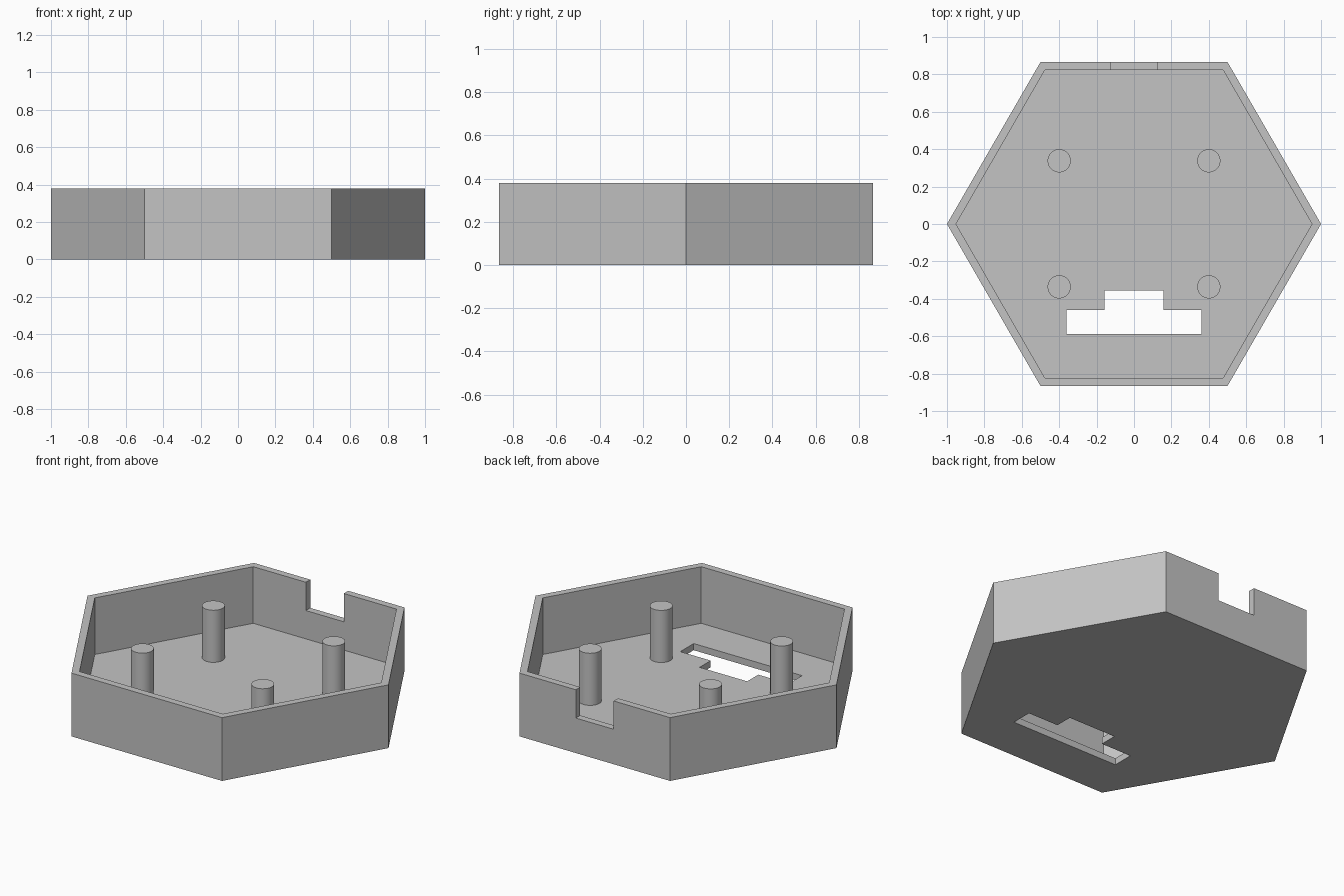
import bpy
import bmesh
from math import cos, sin, pi

default = bpy.data.objects.get("Cube")
if default:
    bpy.data.objects.remove(default, do_unlink=True)

HEIGHT, FLOOR, WALL = 0.38, 0.04, 0.042
INNER_RADIUS = 1 - WALL / cos(pi / 6)

grey = bpy.data.materials.new("light grey plastic")
grey.use_nodes = True
colour = (0.55, 0.55, 0.55, 1)
grey.diffuse_color = colour
grey.node_tree.nodes["Principled BSDF"].inputs["Base Color"].default_value = colour


def prism(name, outline, z0, z1):
    """Extrude a flat outline from z0 up to z1."""
    bm = bmesh.new()
    base = bm.faces.new([bm.verts.new((x, y, z0)) for x, y in outline])
    ext = bmesh.ops.extrude_face_region(bm, geom=[base])
    top = [v for v in ext["geom"] if isinstance(v, bmesh.types.BMVert)]
    bmesh.ops.translate(bm, verts=top, vec=(0, 0, z1 - z0))
    bmesh.ops.recalc_face_normals(bm, faces=bm.faces)
    mesh = bpy.data.meshes.new(name)
    bm.to_mesh(mesh)
    bm.free()
    mesh.materials.append(grey)
    obj = bpy.data.objects.new(name, mesh)
    bpy.context.collection.objects.link(obj)
    return obj


def ring(radius, sides, cx=0, cy=0):
    return [(cx + radius * cos(2 * pi * i / sides),
             cy + radius * sin(2 * pi * i / sides)) for i in range(sides)]


def cut(target, cutter):
    """Subtract the cutter, then discard it."""
    cutter.hide_render = True
    mod = target.modifiers.new("cut", "BOOLEAN")
    mod.operation, mod.solver, mod.object = "DIFFERENCE", "EXACT", cutter
    bpy.context.view_layer.objects.active = target
    bpy.ops.object.modifier_apply(modifier=mod.name)
    bpy.data.objects.remove(cutter, do_unlink=True)


# Hexagonal tray with a hollow interior
tray = prism("hexagonal_tray", ring(1, 6), 0, HEIGHT)
cut(tray, prism("cavity_cutter", ring(INNER_RADIUS, 6), FLOOR, HEIGHT + 0.1))

# Cable notch in the back wall
notch = [(-0.126, 0.75), (0.126, 0.75), (0.126, 0.95), (-0.126, 0.95)]
cut(tray, prism("notch_cutter", notch, 0.21, HEIGHT + 0.1))

# Stepped slot through the floor near the front
half = [(0.36, -0.587), (0.36, -0.46), (0.158, -0.46), (0.158, -0.355)]
slot = half + [(-x, y) for x, y in reversed(half)]
cut(tray, prism("slot_cutter", slot, -0.1, FLOOR + 0.1))

# Four round mounting posts
for side, x in (("left", 0.4), ("right", -0.4)):
    for end, y in (("front", -0.336), ("back", 0.338)):
        post = prism(f"{end}_{side}_post", ring(0.062, 48, x, y), FLOOR / 2, 0.353)
        bpy.ops.object.select_all(action="DESELECT")
        post.select_set(True)
        bpy.context.view_layer.objects.active = post
        bpy.ops.object.shade_smooth_by_angle()
